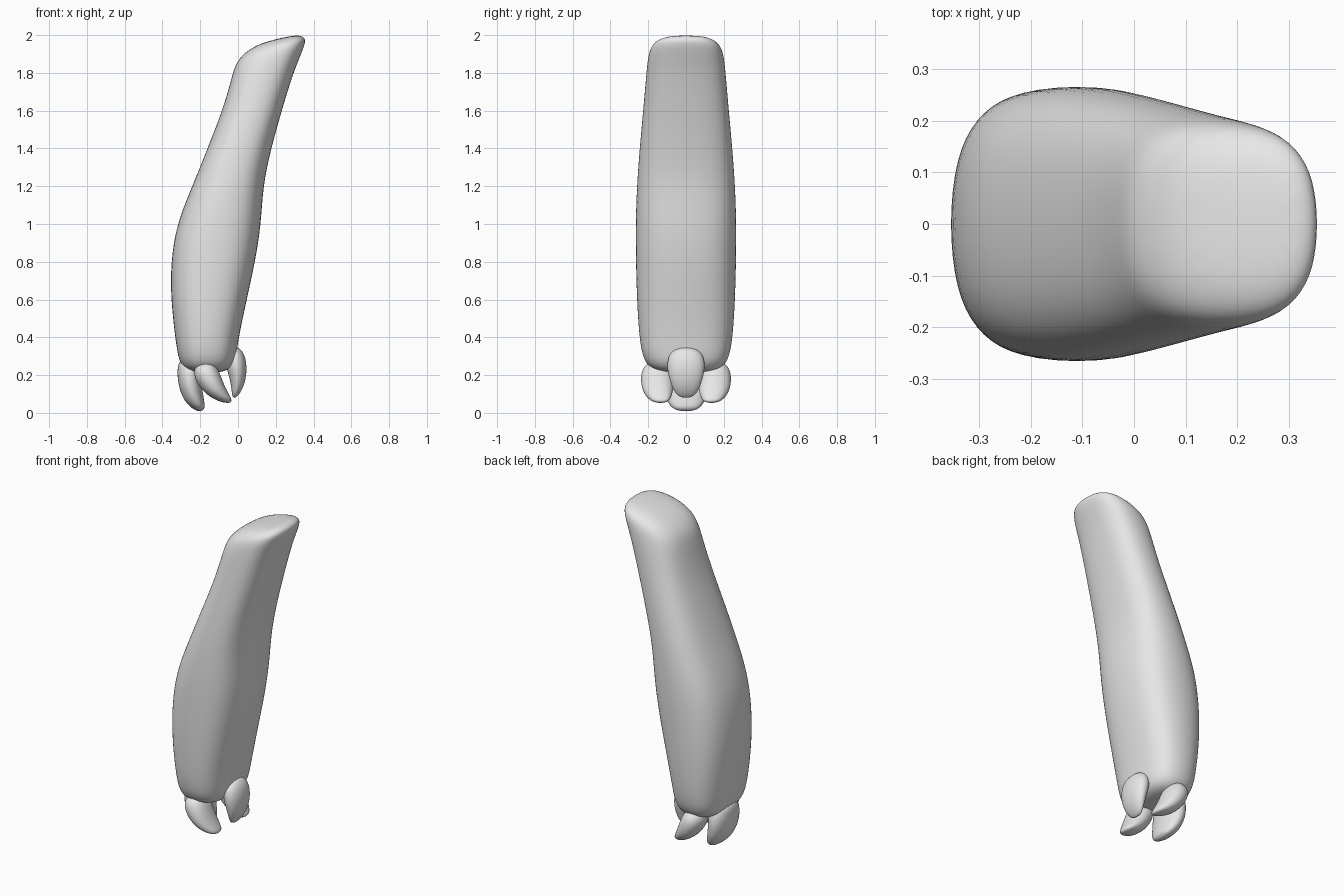
import bpy, bmesh, math
from mathutils import Vector

cube = bpy.data.objects.get("Cube")
if cube:
    bpy.data.objects.remove(cube, do_unlink=True)

grey = bpy.data.materials.new("plain grey")
grey.use_nodes = True
grey.diffuse_color = (0.8, 0.8, 0.8, 1)
grey.node_tree.nodes["Principled BSDF"].inputs["Base Color"].default_value = (0.8, 0.8, 0.8, 1)


def loft(name, rings, power, sides=16):
    """Skin closed rings, each given as centre, first half axis, second half axis."""
    bm = bmesh.new()
    loops = []
    for centre, a, b in rings:
        loop = []
        for i in range(sides):
            t = 2 * math.pi * i / sides
            c, s = math.cos(t), math.sin(t)
            u = math.copysign(abs(c) ** (2 / power), c)
            v = math.copysign(abs(s) ** (2 / power), s)
            loop.append(bm.verts.new(centre + a * u + b * v))
        loops.append(loop)
    for lower, upper in zip(loops, loops[1:]):
        for i in range(sides):
            j = (i + 1) % sides
            bm.faces.new((lower[i], lower[j], upper[j], upper[i]))
    bm.faces.new(loops[0])
    bm.faces.new(loops[-1])
    bmesh.ops.recalc_face_normals(bm, faces=bm.faces)
    for face in bm.faces:
        face.smooth = True
    mesh = bpy.data.meshes.new(name)
    bm.to_mesh(mesh)
    bm.free()
    mesh.materials.append(grey)
    obj = bpy.data.objects.new(name, mesh)
    bpy.context.collection.objects.link(obj)
    sub = obj.modifiers.new("Smooth", 'SUBSURF')
    sub.levels = sub.render_levels = 2
    return obj


def claw(name, path, side=1):
    """Curved claw along x, y, z points with thickness and half width."""
    points = [Vector((x, y * side, z)) for x, y, z, r, w in path]
    rings = []
    for i, (x, y, z, r, w) in enumerate(path):
        along = points[min(i + 1, len(path) - 1)] - points[max(i - 1, 0)]
        across = Vector((along.z, 0, -along.x)).normalized()
        rings.append((points[i], across * r, Vector((0, w, 0))))
    return loft(name, rings, 2.1)


# Limb: left x, left z, right x, right z, half depth
profile = [
    (-0.25, 0.21, -0.07, 0.21, 0.15),
    (-0.31, 0.25, -0.01, 0.26, 0.22),
    (-0.33, 0.35, 0.00, 0.37, 0.25),
    (-0.36, 0.60, 0.05, 0.60, 0.265),
    (-0.36, 0.80, 0.095, 0.80, 0.27),
    (-0.33, 1.00, 0.127, 1.00, 0.272),
    (-0.245, 1.20, 0.135, 1.20, 0.265),
    (-0.165, 1.40, 0.178, 1.40, 0.25),
    (-0.085, 1.60, 0.24, 1.62, 0.23),
    (-0.04, 1.76, 0.305, 1.83, 0.214),
    (-0.015, 1.86, 0.36, 1.95, 0.203),
    (0.055, 1.925, 0.36, 1.99, 0.175),
    (0.14, 1.965, 0.31, 2.005, 0.10),
]
rings = []
for xl, zl, xr, zr, depth in profile:
    left, right = Vector((xl, 0, zl)), Vector((xr, 0, zr))
    rings.append(((left + right) / 2, (right - left) / 2, Vector((0, depth, 0))))
loft("limb", rings, 2.6)

# Inner claw
claw("inner_claw", [
    (-0.04, 0, 0.34, 0.03, 0.05),
    (-0.02, 0, 0.31, 0.055, 0.095),
    (-0.005, 0, 0.24, 0.056, 0.105),
    (0.0, 0, 0.16, 0.04, 0.085),
    (-0.012, 0, 0.105, 0.022, 0.06),
    (-0.022, 0, 0.08, 0.008, 0.03)])

# Outer claw
claw("outer_claw", [
    (-0.26, 0, 0.29, 0.05, 0.08),
    (-0.26, 0, 0.23, 0.065, 0.12),
    (-0.255, 0, 0.15, 0.063, 0.125),
    (-0.235, 0, 0.08, 0.055, 0.11),
    (-0.205, 0, 0.035, 0.035, 0.085),
    (-0.185, 0, 0.015, 0.015, 0.045)])

# Matching pair of side claws
for name, side in (("left_claw", 1), ("right_claw", -1)):
    claw(name, [
        (-0.19, 0.14, 0.27, 0.03, 0.05),
        (-0.18, 0.15, 0.235, 0.065, 0.085),
        (-0.155, 0.152, 0.18, 0.068, 0.09),
        (-0.12, 0.15, 0.125, 0.055, 0.085),
        (-0.075, 0.142, 0.083, 0.034, 0.065),
        (-0.035, 0.132, 0.058, 0.01, 0.035)], side)
